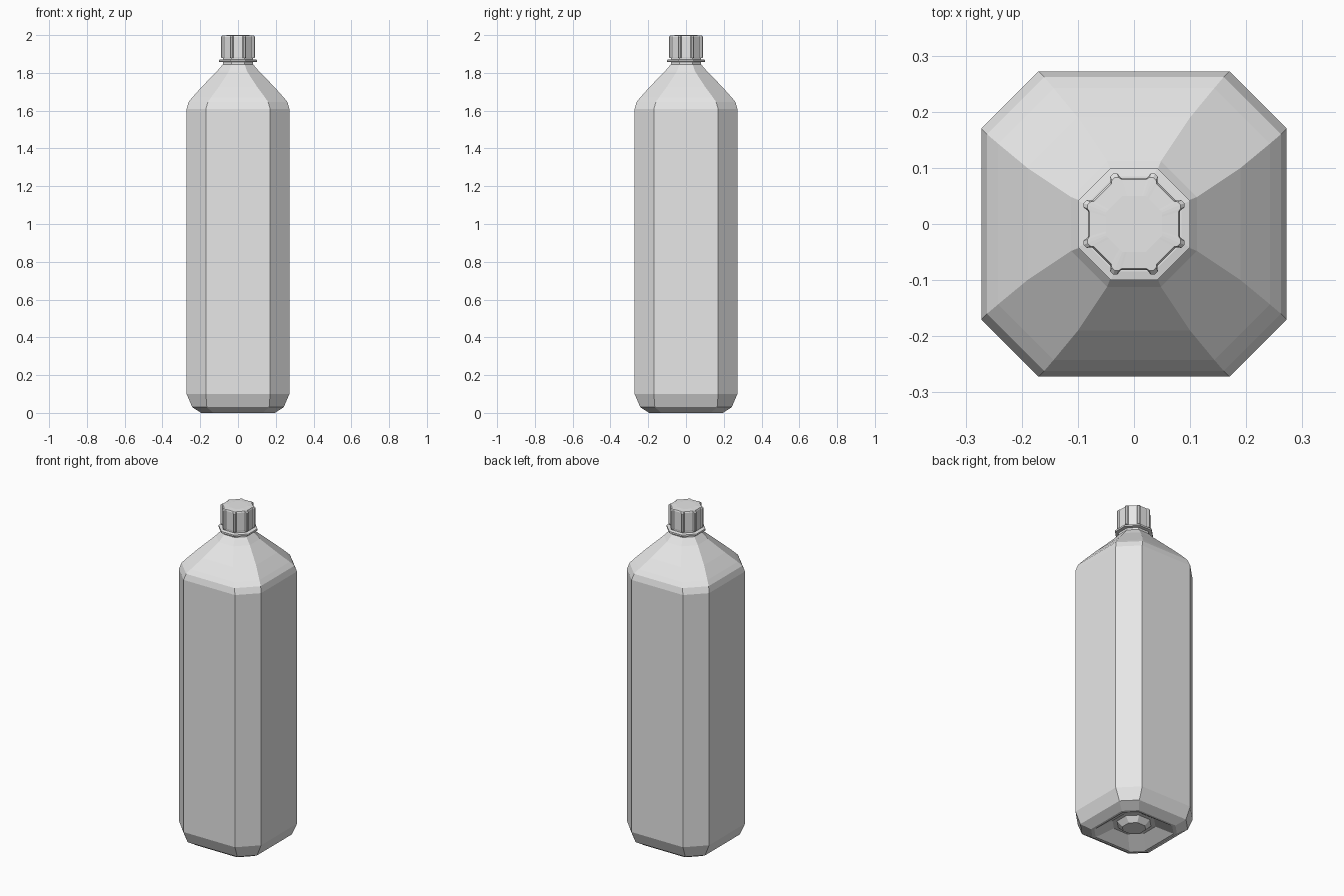
import bpy, bmesh, math
from mathutils import Vector

if "Cube" in bpy.data.objects:
    bpy.data.objects.remove(bpy.data.objects["Cube"], do_unlink=True)

grey = bpy.data.materials.new("plain grey")
grey.use_nodes = True
grey.diffuse_color = (0.8, 0.8, 0.8, 1)
grey.node_tree.nodes["Principled BSDF"].inputs["Base Color"].default_value = (0.8, 0.8, 0.8, 1)


def octagon(a, b, z):
    """Square of half-width a with its corners cut to half-length b."""
    pts = [(a, -b), (a, b), (b, a), (-b, a), (-a, b), (-a, -b), (-b, -a), (b, -a)]
    return [(x, y, z) for x, y in pts]


def loft(name, rings):
    """Skin closed rings of equal length and cap both ends."""
    bm = bmesh.new()
    loops = [[bm.verts.new(p) for p in ring] for ring in rings]
    n = len(loops[0])
    for low, high in zip(loops, loops[1:]):
        for i in range(n):
            j = (i + 1) % n
            bm.faces.new((low[i], low[j], high[j], high[i]))
    bm.faces.new(loops[0][::-1])
    bm.faces.new(loops[-1])
    bmesh.ops.recalc_face_normals(bm, faces=bm.faces)
    mesh = bpy.data.meshes.new(name)
    bm.to_mesh(mesh)
    bm.free()
    mesh.materials.append(grey)
    obj = bpy.data.objects.new(name, mesh)
    bpy.context.collection.objects.link(obj)
    return obj


# Bottle body, from the boss under the base up to the neck
body_profile = [
    (0.06, 0.027, 0.02), (0.088, 0.038, 0.05), (0.11, 0.05, 0.05),
    (0.18, 0.12, 0.005), (0.195, 0.13, 0.005), (0.242, 0.165, 0.03),
    (0.272, 0.17, 0.1), (0.272, 0.17, 1.61), (0.262, 0.16, 1.645),
    (0.242, 0.143, 1.67), (0.19, 0.1, 1.728), (0.112, 0.048, 1.808),
    (0.08, 0.035, 1.845), (0.08, 0.035, 1.9),
]
body_profile = [(a, b, 0 if z == 0.005 else z) for a, b, z in body_profile]
loft("bottle_body", [octagon(*p) for p in body_profile])

# Collar ring under the cap
collar = [(0.085, 0.035, 1.857), (0.1, 0.041, 1.859),
          (0.1, 0.041, 1.869), (0.085, 0.035, 1.872)]
loft("neck_collar", [octagon(*p) for p in collar])


# Octagonal cap with a groove down each side
def grooved(radius, depth, z):
    ring = []
    for k in range(8):
        angle = k * math.pi / 4
        out = Vector((math.cos(angle), math.sin(angle), 0))
        side = Vector((-out.y, out.x, 0))
        for s, d in ((-0.33, 0), (-0.26, depth), (0.26, depth), (0.33, 0)):
            ring.append(out * (radius - d) + side * s * radius + Vector((0, 0, z)))
        corner = radius * math.tan(math.pi / 8)
        ring.append(out * radius + side * corner + Vector((0, 0, z)))
    return ring


loft("cap", [grooved(0.088, 0.007, 1.878), grooved(0.09, 0.008, 1.885),
             grooved(0.09, 0.008, 1.991), grooved(0.083, 0.004, 1.998),
             grooved(0.05, 0, 2.0)])
